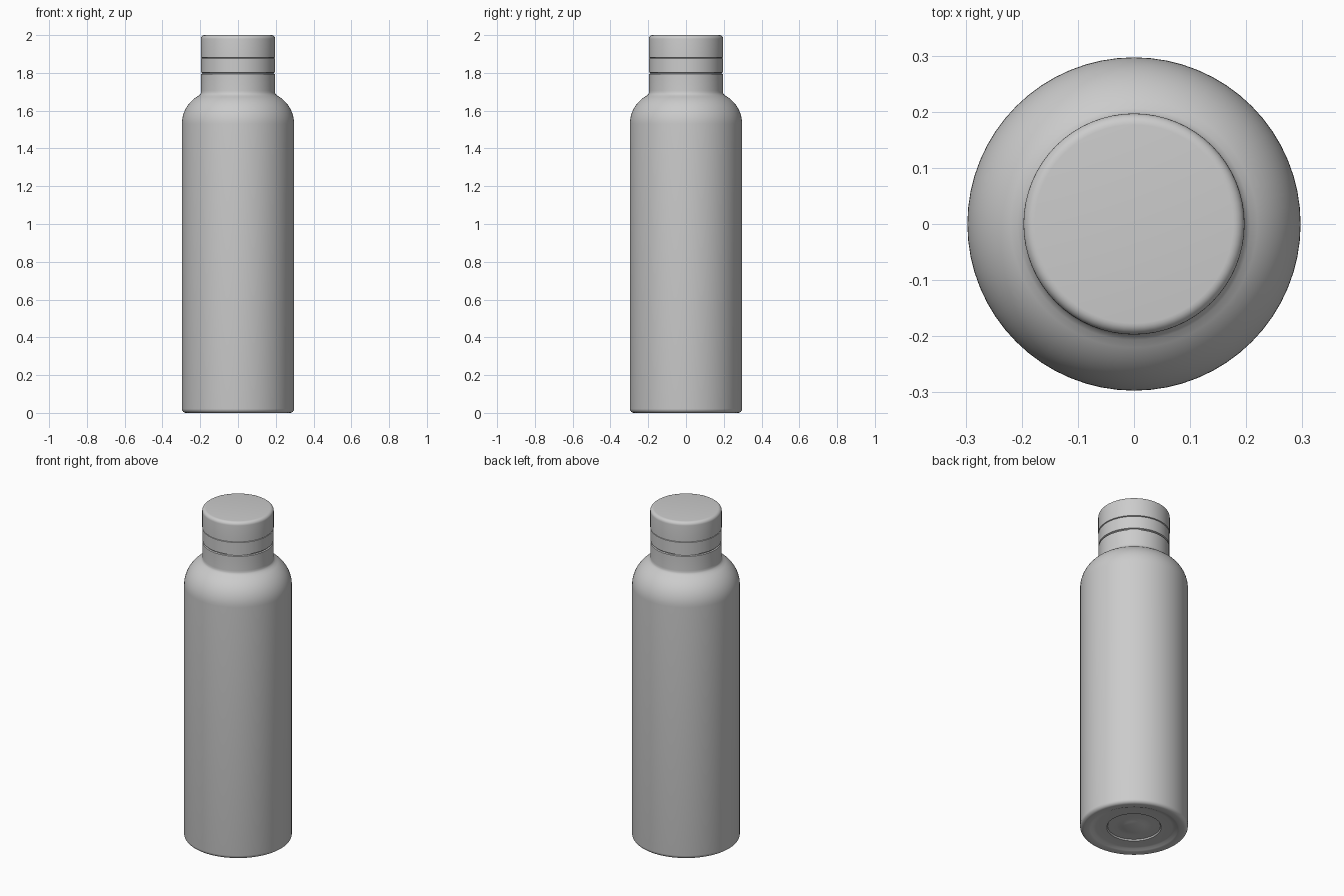
import bpy, bmesh, math

if "Cube" in bpy.data.objects:
    bpy.data.objects.remove(bpy.data.objects["Cube"])

SIDES = 64


def lathe(name, profile):
    """Revolve a list of (radius, z) points about the z axis."""
    bm = bmesh.new()
    verts = [bm.verts.new((r, 0, z)) for r, z in profile]
    edges = [bm.edges.new(pair) for pair in zip(verts, verts[1:])]
    bmesh.ops.spin(bm, geom=verts + edges, cent=(0, 0, 0), axis=(0, 0, 1),
                   angle=math.tau, steps=SIDES, use_duplicate=False)
    bmesh.ops.remove_doubles(bm, verts=bm.verts, dist=0.0003)
    bmesh.ops.recalc_face_normals(bm, faces=bm.faces)
    mesh = bpy.data.meshes.new(name)
    bm.to_mesh(mesh)
    bm.free()
    obj = bpy.data.objects.new(name, mesh)
    bpy.context.collection.objects.link(obj)
    bpy.context.view_layer.objects.active = obj
    obj.select_set(True)
    bpy.ops.object.shade_smooth_by_angle(angle=math.radians(35))
    obj.select_set(False)
    return obj


def arc(cr, cz, radius, start, end, steps):
    """Points of a circular arc in the (radius, z) plane, angles in degrees."""
    pts = []
    for i in range(steps + 1):
        a = math.radians(start + (end - start) * i / steps)
        pts.append((cr + radius * math.cos(a), cz + radius * math.sin(a)))
    return pts


# Body: dimpled base, rounded foot, straight wall, round shoulder, neck
base = [(0, 0.008), (0.03, 0.009), (0.06, 0.014), (0.08, 0.019), (0.10, 0.02),
        (0.145, 0.02), (0.15, 0.012), (0.21, 0.012), (0.225, 0.010),
        (0.24, 0.003), (0.25, 0)]
foot = arc(0.275, 0.022, 0.022, -90, 0, 6)
shoulder = arc(0.127, 1.53, 0.17, 0, 62, 12)
neck = [(0.199, 1.688), (0.196, 1.694), (0.195, 1.705), (0.195, 1.793),
        (0.188, 1.796), (0, 1.796)]
lathe("bottle_body", base + foot + shoulder + neck)

# Collar ring between the neck and the cap
lathe("collar_ring", [(0, 1.796), (0.188, 1.796), (0.188, 1.80), (0.195, 1.803),
                      (0.195, 1.877), (0.19, 1.879), (0, 1.879)])

# Cap with a rounded top edge
lathe("cap", [(0, 1.879), (0.19, 1.879), (0.197, 1.882)]
      + arc(0.177, 1.98, 0.02, 0, 90, 6) + [(0, 2.0)])
